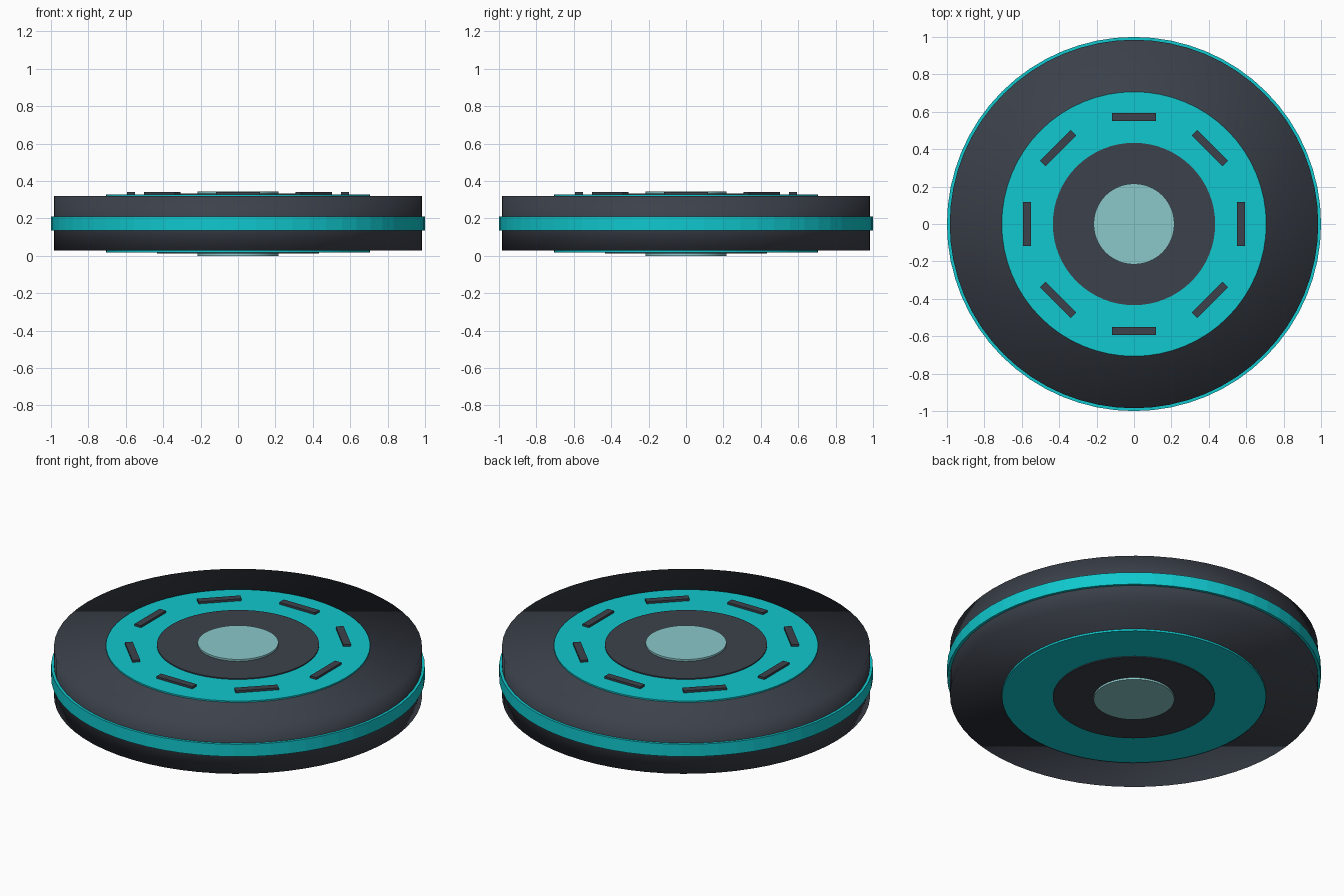
import bpy
import math

cube = bpy.data.objects.get("Cube")
if cube:
    bpy.data.objects.remove(cube, do_unlink=True)


def make_material(name, rgb):
    mat = bpy.data.materials.new(name)
    mat.use_nodes = True
    colour = (*rgb, 1.0)
    mat.diffuse_color = colour
    mat.node_tree.nodes["Principled BSDF"].inputs["Base Color"].default_value = colour
    return mat


charcoal = make_material("charcoal", (0.045, 0.053, 0.07))
teal = make_material("teal", (0.005, 0.58, 0.62))
pale = make_material("pale_aqua", (0.26, 0.58, 0.59))


def disc(name, radius, low, high, mat, smooth=False):
    """Solid upright cylinder between two heights."""
    bpy.ops.mesh.primitive_cylinder_add(
        vertices=64, radius=radius, depth=high - low, location=(0, 0, (low + high) / 2))
    obj = bpy.context.object
    obj.name = name
    obj.data.materials.append(mat)
    if smooth:
        bpy.ops.object.shade_smooth()
    return obj


# Main puck, shaded smooth right over its rim, and the band around it
disc("body", 0.985, 0.028, 0.32, charcoal, smooth=True)
disc("rim_band", 1.0, 0.136, 0.209, teal)

# Stepped plates on both faces, mirrored about mid height
HEIGHT = 0.345
for name, radius, top, mat in (("ring", 0.707, 0.328, teal),
                               ("inner_plate", 0.434, 0.334, charcoal),
                               ("centre_button", 0.216, HEIGHT, pale)):
    disc("top_" + name, radius, 0.3, top, mat)
    disc("bottom_" + name, radius, HEIGHT - top, 0.05, mat)

# Eight raised bars around the top ring
for i in range(8):
    a = i * math.pi / 4
    bpy.ops.mesh.primitive_cube_add(
        size=1, location=(0.573 * math.cos(a), 0.573 * math.sin(a), 0.33), rotation=(0, 0, a))
    bar = bpy.context.object
    bar.name = f"ring_bar_{i + 1}"
    bar.scale = (0.042, 0.234, 0.02)
    bar.data.materials.append(charcoal)
